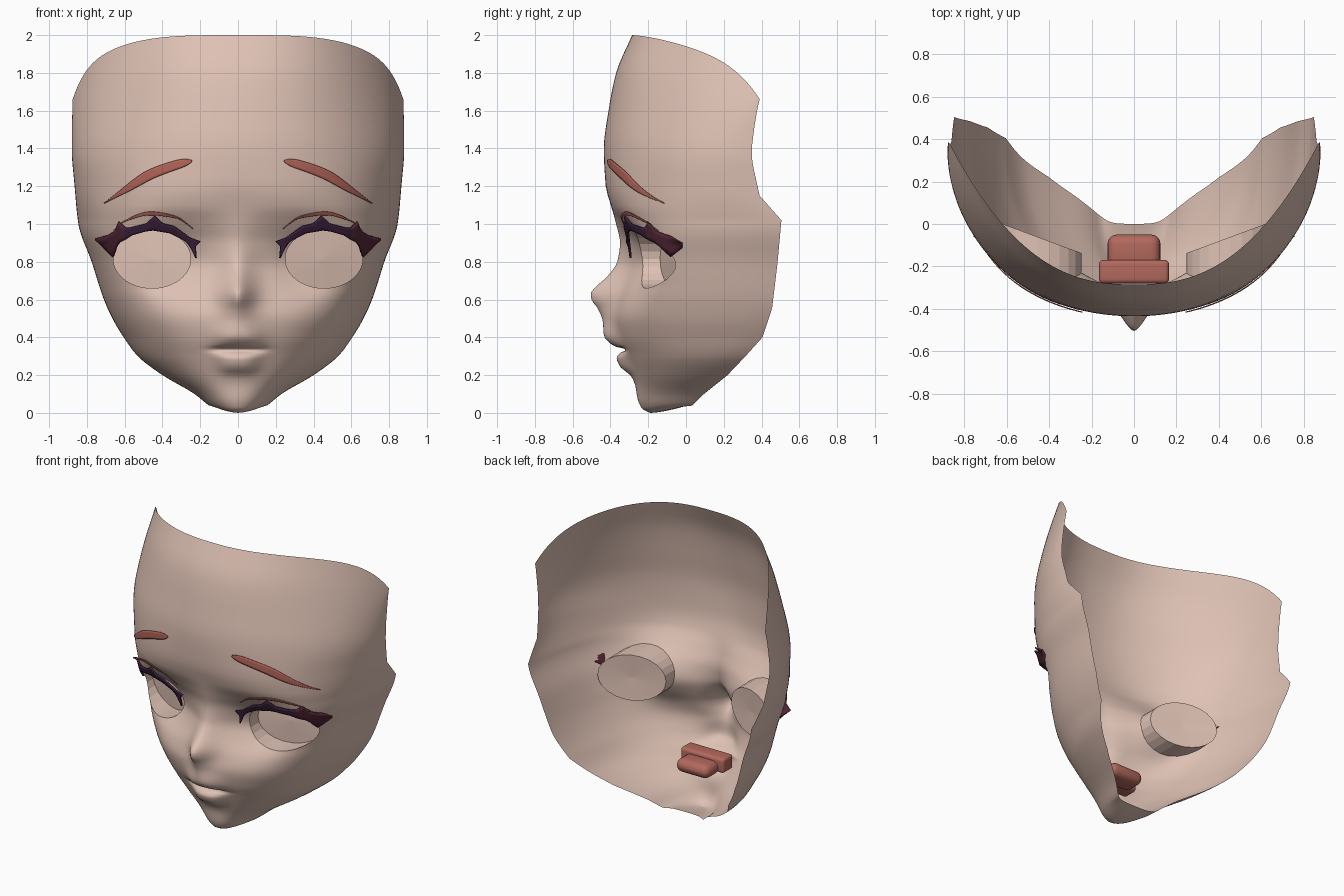
import bpy, bmesh, math

if "Cube" in bpy.data.objects:
    bpy.data.objects.remove(bpy.data.objects["Cube"])


def material(name, rgb):
    m = bpy.data.materials.new(name)
    m.diffuse_color = (*rgb, 1)
    m.use_nodes = True
    m.node_tree.nodes["Principled BSDF"].inputs["Base Color"].default_value = m.diffuse_color
    return m


SKIN = material("skin", (0.74, 0.54, 0.46))
BROWN = material("red_brown", (0.45, 0.13, 0.10))
MOUTH = material("mouth_red", (0.45, 0.14, 0.11))
PURPLE = material("dark_purple", (0.045, 0.015, 0.045))
MAROON = material("dark_maroon", (0.085, 0.02, 0.035))


def spline(table, z):
    """Monotone cubic through (z, value) points."""
    z = min(max(z, table[0][0]), table[-1][0])
    n = len(table)
    sl = [(table[i + 1][1] - table[i][1]) / (table[i + 1][0] - table[i][0]) for i in range(n - 1)]

    def tangent(i):
        if i == 0 or i == n - 1:
            return sl[0] if i == 0 else sl[-1]
        a, b = sl[i - 1], sl[i]
        return 0 if a * b <= 0 else 2 * a * b / (a + b)
    i = max(k for k in range(n - 1) if table[k][0] <= z)
    h = table[i + 1][0] - table[i][0]
    t = (z - table[i][0]) / h
    return ((2*t**3 - 3*t*t + 1) * table[i][1] + (t**3 - 2*t*t + t) * h * tangent(i)
            + (3*t*t - 2*t**3) * table[i + 1][1] + (t**3 - t*t) * h * tangent(i + 1))


def linear(table, z):
    for (a, va), (b, vb) in zip(table, table[1:]):
        if z <= b:
            return va + (vb - va) * (z - a) / (b - a)
    return table[-1][1]


# Head curves by height: forehead part is shared by both profiles
FOREHEAD = [(1.1, -.398), (1.2, -.425), (1.4, -.435), (1.6, -.41), (1.8, -.37), (2, -.285)]
CENTRE = [(0, -.19), (.02, -.23), (.07, -.255), (.15, -.27), (.2, -.295), (.24, -.345),
          (.29, -.367), (.32, -.345), (.335, -.315), (.35, -.37), (.375, -.41), (.41, -.435),
          (.48, -.44), (.55, -.465), (.6, -.5), (.63, -.505), (.67, -.475), (.72, -.42),
          (.8, -.365), (.9, -.35), (1, -.37)] + FOREHEAD
BASE = [(0, -.19), (.02, -.23), (.07, -.255), (.15, -.27), (.2, -.285), (.3, -.32),
        (.4, -.36), (.5, -.375), (.6, -.355), (.7, -.32), (.8, -.295), (.9, -.305),
        (1, -.345)] + FOREHEAD
WIDTH = [(0, 0), (.002, .06), (.005, .085), (.01, .105), (.02, .125), (.04, .155), (.1, .23),
         (.2, .40), (.3, .53), (.4, .605), (.5, .665), (.6, .71), (.8, .775), (1, .845),
         (1.2, .865), (1.4, .88), (2, .875)]
RIM = [(0, 0), (.02, .015), (.04, .035), (.1, .095), (.2, .22), (.3, .315), (.4, .405), (.55, .455),
       (.8, .485), (1.02, .505), (1.15, .39), (1.33, .35), (1.45, .35), (2, .39)]
DEPTH = [(0, 0), (.02, .015), (.04, .035), (.1, .095), (.2, .22), (.3, .31), (.4, .365), (.55, .40),
         (.8, .415), (1.02, .415), (1.15, .40), (1.33, .36), (1.45, .35), (2, .39)]
ROUND = [(0, .95), (.2, .92), (.35, .87), (.5, .77), (.65, .62), (.8, .52), (.9, .53), (1, .61),
         (1.2, .82), (1.4, .96), (2, 1.1)]
BUMP = [(0, .1), (.2, .1), (.28, .11), (.33, .125), (.42, .12), (.5, .1), (.6, .085), (.7, .085),
        (.9, .11), (1.1, .15)]


def head_point(g, level, dent=.095):
    """Point at width fraction g (0 centre, 1 rim) on one level of the face."""
    X, p, ys, yb = spline(WIDTH, level), spline(ROUND, level), spline(DEPTH, level), spline(BASE, level)
    x = X * g
    f = 1 - math.sqrt(max(0, 1 - g ** (2 / p)))
    k = max(0, (level - 1.3) / .7) ** 1.5
    f += (g ** 2.5 - f) * k
    y = ys - (ys - yb) * (1 - f) + (linear(RIM, level) - ys) * g ** 14
    # nose and lips, then a soft dent around the eye
    power = min(3, max(1.75, 1.75 + (.5 - level) * 10))
    y += (spline(CENTRE, level) - yb) * (1 - f) * math.exp(-(x / spline(BUMP, level)) ** power)
    y += dent * math.exp(-((x - .36) / .17) ** 2 - ((level - .79) / .17) ** 2)
    z = level - k * (.2 * g ** 3.6 + .14 * g ** 14)
    if level < .037:
        z += (.037 - level) * f ** 1.5
    return x, y, z


def surface_y(x, z, dent=.095):
    return head_point(min(1, x / spline(WIDTH, z)), z, dent)[1]


def finish(name, bm, mats, smooth=True, mirror=True, thick=0):
    me = bpy.data.meshes.new(name)
    bm.to_mesh(me)
    bm.free()
    ob = bpy.data.objects.new(name, me)
    bpy.context.collection.objects.link(ob)
    for m in mats:
        me.materials.append(m)
    for poly in me.polygons:
        poly.use_smooth = smooth
    if thick:
        s = ob.modifiers.new("thickness", 'SOLIDIFY')
        s.thickness = thick
    if mirror:
        mod = ob.modifiers.new("mirror", 'MIRROR')
        mod.merge_threshold = 0.0005
    return ob


# Face mask: half a grid, with an eye hole snapped to an ellipse
EX, EZ, RX, RZ = .455, .815, .205, .155
levels = [0, .002, .005, .01, .02, .03, .04, .055, .07, .085]
levels += [.1 + .02 * k for k in range(9)] + [.28 + .01 * k for k in range(12)]
levels += [.4 + .02 * k for k in range(35)] + [1.1 + .05 * k for k in range(19)]
COLS = 48
bm = bmesh.new()
grid = [[bm.verts.new(head_point(math.sin(math.pi / 2 * (j / COLS) ** 1.2), lv)) for j in range(COLS + 1)]
        for lv in levels]
for a, b in zip(grid, grid[1:]):
    for j in range(COLS):
        bm.faces.new((a[j], a[j + 1], b[j + 1], b[j]))


def eye_distance(co):
    return math.hypot((co.x - EX) / RX, (co.z - EZ) / RZ)


inside = [f for f in bm.faces if f.calc_center_median().y < .2 and eye_distance(f.calc_center_median()) < 1]
bmesh.ops.delete(bm, geom=inside, context='FACES')
for v in bm.verts:
    d = eye_distance(v.co)
    if v.is_boundary and d < 1.4 and v.co.y < .2:
        x, z = EX + (v.co.x - EX) / d, EZ + (v.co.z - EZ) / d
        v.co = (x, surface_y(x, z), z)
bmesh.ops.dissolve_degenerate(bm, dist=1e-5, edges=bm.edges[:])
finish("face", bm, [SKIN])

# Eye sockets: a wall running back from the hole, closed by a shallow cone
bm = bmesh.new()
N = 24
front, back = [], []
for k in range(N):
    a = 2 * math.pi * k / N
    x, z = EX + RX * 1.01 * math.cos(a), EZ + RZ * 1.01 * math.sin(a)
    y = surface_y(x, z)
    front.append(bm.verts.new((x, y, z)))
    back.append(bm.verts.new((x, max(y + .02, -.155 + (x - .2) * .37), z)))
mid = bm.verts.new((EX, -.155 + (EX - .2) * .37 - .01, EZ))
for k in range(N):
    n = (k + 1) % N
    bm.faces.new((front[k], front[n], back[n], back[k]))
    bm.faces.new((back[k], back[n], mid))
finish("eye_socket", bm, [SKIN], smooth=False)


def strip(name, pairs, depth, mats, thick, rule=None, steps=1):
    """Plate lying on the face between upper and lower edge points."""
    bm = bmesh.new()
    fine = [[p + (q - p) * s / steps for p, q in zip(a, b)]
            for a, b in zip(pairs, pairs[1:]) for s in range(steps)] + [pairs[-1]]
    rows = []
    for xu, zu, xl, zl in fine:
        pts = [(xl + (xu - xl) * i / 4, zl + (zu - zl) * i / 4) for i in range(5)]
        rows.append([bm.verts.new((x, depth(x, z), z)) for x, z in pts])
    for a, b in zip(rows, rows[1:]):
        for i in range(4):
            f = bm.faces.new((a[i], b[i], b[i + 1], a[i + 1]))
            if rule:
                f.material_index = rule(f.calc_center_median())
    finish(name, bm, mats, smooth=True, thick=thick)


# Upper lashes with spikes and an outer wing
lash = [(.22, .82, .226, .82), (.225, .88, .25, .87), (.20, .905, .27, .90), (.255, .925, .29, .915),
        (.34, .985, .36, .95), (.40, 1.0, .42, .96), (.444, 1.04, .45, .965), (.49, 1.0, .49, .96),
        (.575, .98, .56, .94), (.60, .98, .60, .915), (.635, 1.01, .63, .90), (.65, .965, .645, .88),
        (.70, .935, .655, .85), (.757, .915, .665, .825)]
strip("upper_lash", lash, lambda x, z: min(surface_y(x, z, .025) - .018, -.06 - (z - .915) * 1.6),
      [PURPLE, MAROON], .01, lambda c: 1 if c.x > .6 else 0, steps=3)


def ribbon(name, centre, width, offset):
    """Tapered band along a centre line given as (x, z) points."""
    x0, x1 = centre[0][0], centre[-1][0]
    pairs = []
    for k in range(25):
        t = (k / 24) ** 1.3
        x = x0 + (x1 - x0) * t
        z, w = spline(centre, x), spline(width, t) / 2
        pairs.append((x + w * .3, z + w, x - w * .3, z - w))
    strip(name, pairs, lambda x, z: surface_y(x, z) - offset, [BROWN], .005)


# Eyelid creases and eyebrows
ribbon("eyelid_crease", [(.24, .975), (.33, 1.035), (.465, 1.055), (.60, 1.015), (.66, .965)],
       [(0, .002), (.5, .018), (1, .002)], .012)
ribbon("eyebrow", [(.245, 1.335), (.33, 1.312), (.465, 1.262), (.6, 1.18), (.71, 1.11)],
       [(0, .008), (.05, .03), (.15, .045), (.5, .05), (1, .002)], .01)


# Mouth cavity and tongue behind the lips
def block(name, size, loc, bevel, mat):
    bm = bmesh.new()
    bmesh.ops.create_cube(bm, size=1)
    for v in bm.verts:
        v.co = [v.co[i] * size[i] + loc[i] for i in range(3)]
    ob = finish(name, bm, [mat], mirror=False)
    b = ob.modifiers.new("rounding", 'BEVEL')
    b.width, b.segments = bevel, 4


block("mouth_cavity", (.33, .11, .10), (0, -.225, .325), .02, MOUTH)
block("tongue", (.25, .16, .09), (0, -.13, .305), .044, MOUTH)
